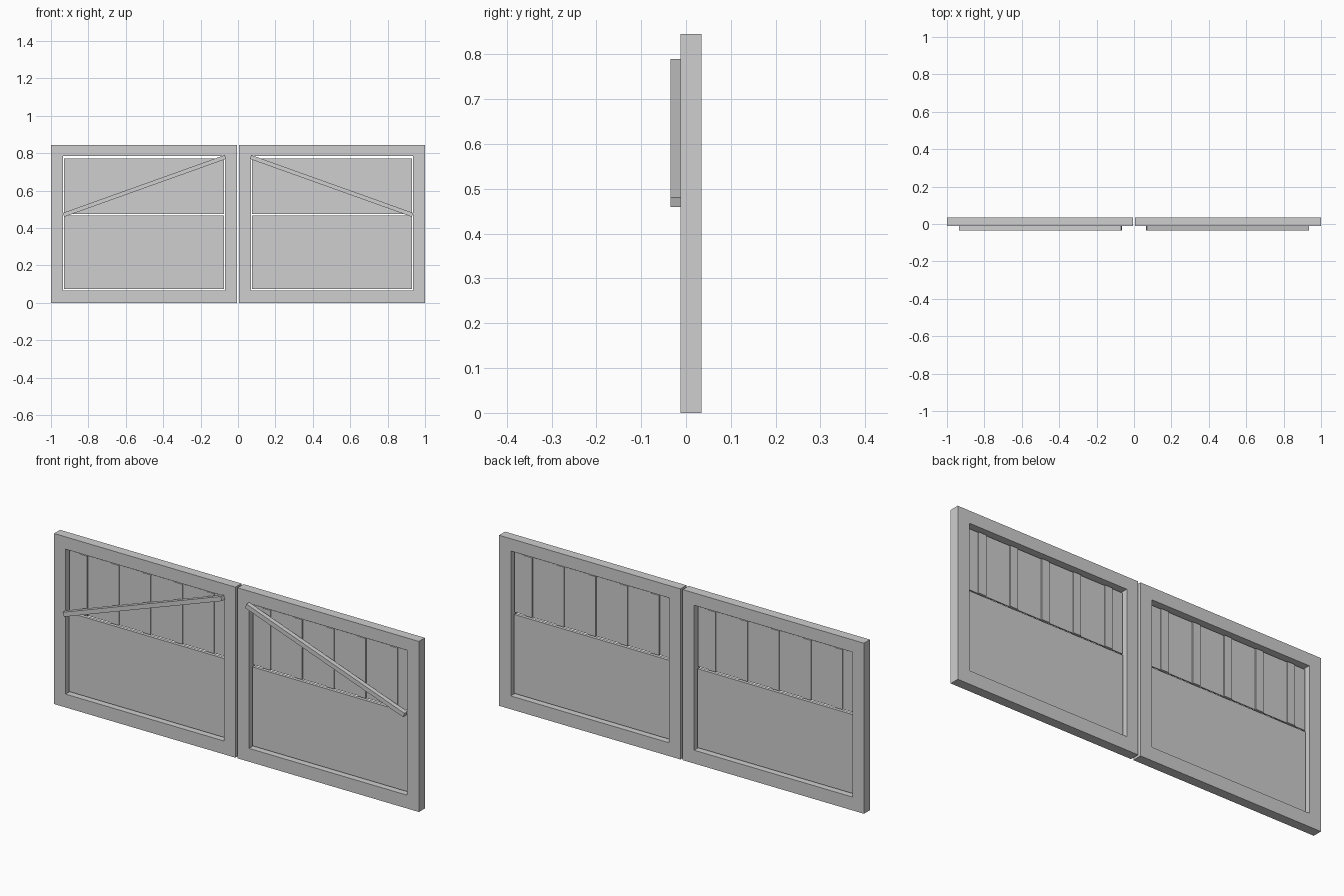
import bpy
import math

if "Cube" in bpy.data.objects:
    bpy.data.objects.remove(bpy.data.objects["Cube"])

grey = bpy.data.materials.new("plain_grey")
grey.diffuse_color = (0.62, 0.62, 0.62, 1)
grey.use_nodes = True
grey.node_tree.nodes["Principled BSDF"].inputs["Base Color"].default_value = grey.diffuse_color


def box(name, x0, x1, y0, y1, z0, z1, tilt=0.0):
    """Box between two corners, optionally turned about y."""
    bpy.ops.mesh.primitive_cube_add(
        size=1, location=((x0 + x1) / 2, (y0 + y1) / 2, (z0 + z1) / 2))
    ob = bpy.context.object
    ob.name = name
    ob.scale = (x1 - x0, y1 - y0, z1 - z0)
    ob.rotation_euler = (0, tilt, 0)
    ob.data.materials.append(grey)
    return ob


FRONT, BACK = -0.012, 0.035      # frame depth
MID = (FRONT + BACK) / 2
TOP = 0.845

for side, s in (("left", -1), ("right", 1)):
    def part(name, a, b, y0, y1, z0, z1, tilt=0.0):
        # a, b are distances from the centre line, mirrored for each leaf
        x0, x1 = sorted((a * s, b * s))
        return box(f"{side}_{name}", x0, x1, y0, y1, z0, z1, tilt)

    # frame of the gate leaf
    part("outer_stile", 0.936, 1.0, FRONT, BACK, 0, TOP)
    part("inner_stile", 0.006, 0.069, FRONT, BACK, 0, TOP)
    part("top_rail", 0.069, 0.936, FRONT, BACK, 0.784, TOP)
    part("bottom_rail", 0.069, 0.936, FRONT, BACK, 0, 0.066)

    # infill panels with a narrow gap all round
    part("lower_panel", 0.076, 0.929, MID - 0.008, MID + 0.008, 0.075, 0.466)
    part("upper_panel", 0.076, 0.929, MID - 0.003, MID + 0.003, 0.475, 0.772)

    # battens standing proud on both faces of the upper panel
    for i in range(5):
        c = 0.5025 + (i - 2) * 0.174
        part(f"batten_{i + 1}", c - 0.021, c + 0.021,
             MID - 0.008, MID + 0.008, 0.475, 0.772)

    # diagonal brace on the front
    part("diagonal_brace", 0.5 - 0.46, 0.5 + 0.46, -0.035, FRONT,
         0.625 - 0.011, 0.625 + 0.011, s * math.atan2(0.31, 0.867))
